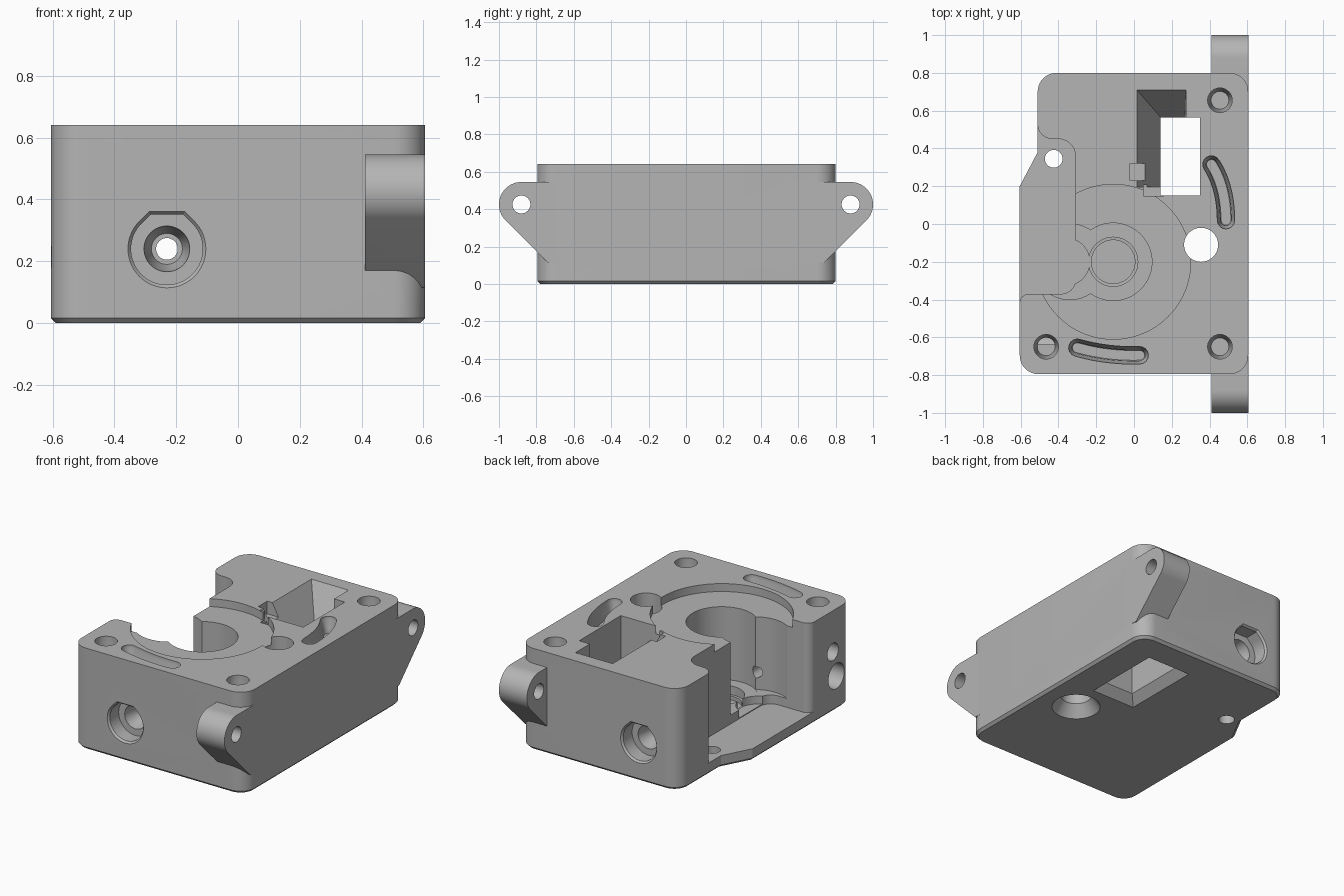
import bpy, bmesh, math
from mathutils import Vector

cube = bpy.data.objects.get("Cube")
if cube:
    bpy.data.objects.remove(cube, do_unlink=True)

grey = bpy.data.materials.new("matte grey")
grey.use_nodes = True
grey.diffuse_color = (0.46, 0.46, 0.46, 1)
grey.node_tree.nodes["Principled BSDF"].inputs["Base Color"].default_value = (0.46, 0.46, 0.46, 1)


# ---- 2D shapes ----
def circle(cx, cy, r, n=64):
    return [(cx + r * math.cos(2 * math.pi * i / n), cy + r * math.sin(2 * math.pi * i / n))
            for i in range(n)]


def rect(x0, x1, y0, y1):
    return [(x0, y0), (x1, y0), (x1, y1), (x0, y1)]


def rounded(corners, seg=10):
    """Polygon from (x, y, radius) corners, with true arc fillets."""
    out = []
    for i, (x, y, r) in enumerate(corners):
        p = Vector((x, y))
        if r == 0:
            out.append((x, y))
            continue
        a = (Vector(corners[i - 1][:2]) - p).normalized()
        b = (Vector(corners[(i + 1) % len(corners)][:2]) - p).normalized()
        half = a.angle(b) / 2
        c = p + (a + b).normalized() * (r / math.sin(half))
        start = p + a * (r / math.tan(half)) - c
        end = p + b * (r / math.tan(half)) - c
        sweep = math.atan2(start.x * end.y - start.y * end.x, start.dot(end))
        a0 = math.atan2(start.y, start.x)
        for k in range(seg + 1):
            t = a0 + sweep * k / seg
            out.append((c.x + r * math.cos(t), c.y + r * math.sin(t)))
    return out


def teardrop(cx, cy, r, n=48):
    """Circle whose top is two 45 degree tangents and a flat."""
    pts = []
    for i in range(n + 1):
        t = math.radians(135 + 270 * i / n)
        pts.append((cx + r * math.cos(t), cy + r * math.sin(t)))
    w, h = 0.46 * r, 0.954 * r
    return pts + [(cx + w, cy + h), (cx - w, cy + h)]


def slot(p0, p1, p2, half, n=16):
    """Round-ended band along a quadratic curve."""
    p0, p1, p2 = Vector(p0), Vector(p1), Vector(p2)
    left, right = [], []
    for i in range(n + 1):
        t = i / n
        p = p0 * (1 - t) ** 2 + p1 * 2 * t * (1 - t) + p2 * t * t
        d = ((p1 - p0) * (1 - t) + (p2 - p1) * t).normalized()
        nrm = Vector((-d.y, d.x)) * half
        left.append(p + nrm)
        right.append(p - nrm)

    def cap(c, start):
        v = start - c
        a = math.atan2(v.y, v.x)
        return [c + half * Vector((math.cos(a - math.pi * k / 8), math.sin(a - math.pi * k / 8)))
                for k in range(1, 8)]
    pts = left + cap(p2, left[-1]) + right[::-1] + cap(p0, right[0])
    return [(p.x, p.y) for p in pts]


# ---- solids ----
def loft(name, sections, axis="z"):
    """Solid through (2D points, depth) sections stacked along an axis."""
    place = {"z": lambda a, b, d: (a, b, d), "y": lambda a, b, d: (a, d, b),
             "x": lambda a, b, d: (d, a, b)}[axis]
    bm = bmesh.new()
    rings = [[bm.verts.new(place(a, b, d)) for a, b in pts] for pts, d in sections]
    for lo, hi in zip(rings, rings[1:]):
        for i in range(len(lo)):
            j = (i + 1) % len(lo)
            bm.faces.new((lo[i], lo[j], hi[j], hi[i]))
    bm.faces.new(rings[0][::-1])
    bm.faces.new(rings[-1])
    bmesh.ops.recalc_face_normals(bm, faces=bm.faces)
    mesh = bpy.data.meshes.new(name)
    bm.to_mesh(mesh)
    bm.free()
    mesh.materials.append(grey)
    obj = bpy.data.objects.new(name, mesh)
    bpy.context.collection.objects.link(obj)
    return obj


def combine(target, other, op="DIFFERENCE"):
    bpy.context.view_layer.objects.active = target
    mod = target.modifiers.new("join", "BOOLEAN")
    mod.operation, mod.object, mod.solver = op, other, "EXACT"
    bpy.ops.object.modifier_apply(modifier=mod.name)
    bpy.data.objects.remove(other, do_unlink=True)


def cut(sections, axis="z"):
    combine(housing, loft("cutter", sections, axis))


def cut_prism(pts, d0, d1, axis="z"):
    cut([(pts, d0), (pts, d1)], axis)


TOP = 0.64
# Housing block with a chamfered underside
outline = rounded([(-0.605, -0.795, 0.1), (0.605, -0.795, 0.1), (0.605, 0.8, 0.1),
                   (-0.51, 0.8, 0.1), (-0.51, 0.38, 0), (-0.605, 0.2, 0)])
housing = loft("housing", [(outline, 0), (outline, TOP)])
bm = bmesh.new()
bm.from_mesh(housing.data)
bmesh.ops.bevel(bm, geom=[e for e in bm.edges if all(v.co.z < 0.001 for v in e.verts)],
                offset=0.016, segments=1, affect="EDGES")
bm.to_mesh(housing.data)
bm.free()

# Mounting lugs front and back
for s in (-1, 1):
    arc = [(s * (0.88 + 0.12 * math.cos(math.radians(a))), 0.425 + 0.12 * math.sin(math.radians(a)))
           for a in range(90, -46, -5)]
    lug = [(s * 0.70, 0.545)] + arc + [(s * 0.74, 0.115), (s * 0.70, 0.115)]
    combine(housing, loft("lug", [(lug, 0.41), (lug, 0.6055)], "x"), "UNION")
    cut_prism(circle(s * 0.88, 0.425, 0.048, 32), 0.3, 0.7, "x")

# Side notch above the thin base plate
notch = rounded([(-0.75, -0.5, 0), (-0.606, -0.5, 0), (-0.606, -0.37, 0.05), (-0.31, -0.37, 0.075),
                 (-0.31, 0.45, 0.09), (-0.511, 0.45, 0.08), (-0.511, 0.65, 0), (-0.75, 0.65, 0)])
cut_prism(notch, 0.075, 0.8)
cut_prism(circle(-0.425, 0.345, 0.047, 32), -0.1, 0.3)

# Round recess, gear pocket, bearing seat and roller pocket
for x, y, r, z in ((-0.11, -0.2, 0.41, 0.59), (-0.11, -0.2, 0.205, 0.13),
                   (-0.34, -0.2, 0.2, 0.131), (-0.36, -0.2, 0.125, 0.08)):
    cut_prism(circle(x, y, r, 96), z, 0.8)
cut([(circle(-0.11, -0.2, 0.115), 0.05), (circle(-0.11, -0.2, 0.115), 0.075),
     (circle(-0.11, -0.2, 0.13), 0.076), (circle(-0.11, -0.2, 0.13), 0.2)])

# Feed channel with stepped counterbores on both ends
cut_prism(circle(-0.23, 0.24, 0.035, 32), -1, 1, "y")
for s, face in ((-1, -0.795), (1, 0.8)):
    def at(depth):
        return face - s * depth
    cut([(teardrop(-0.23, 0.24, 0.126), at(-0.05)), (teardrop(-0.23, 0.24, 0.126), at(0)),
         (teardrop(-0.23, 0.24, 0.116), at(0.012)), (teardrop(-0.23, 0.24, 0.116), at(0.1))], "y")
    cut([(circle(-0.23, 0.24, 0.075, 48), at(0.09)), (circle(-0.23, 0.24, 0.072, 48), at(0.12)),
         (circle(-0.23, 0.24, 0.05, 48), at(0.2))], "y")

# Tapered screw holes in the top
for x, y in ((0.455, 0.655), (0.455, -0.65), (-0.465, -0.65)):
    cut([(circle(x, y, 0.047, 40), 0.42), (circle(x, y, 0.065, 40), 0.60),
         (circle(x, y, 0.065, 40), 0.7)])

# Curved adjustment slots
for path in (((-0.30, -0.655), (-0.14, -0.70), (0.03, -0.695)),
             ((0.41, 0.315), (0.485, 0.20), (0.487, 0.02))):
    cut([(slot(*path, 0.026), 0.54), (slot(*path, 0.03), 0.58),
         (slot(*path, 0.046), 0.62), (slot(*path, 0.046), 0.7)])

# Through hole, countersunk underneath
cut_prism(circle(0.355, -0.11, 0.09), -0.1, 0.8)
cut([(circle(0.355, -0.11, 0.145), -0.003), (circle(0.355, -0.11, 0.085), 0.08)])

# Rectangular shaft with a sloped mouth and flared underside
cut_prism(rect(0.14, 0.35, 0.15, 0.565), -0.1, 0.8)
cut([(rect(0.145, 0.27, 0.2, 0.56), 0.40), (rect(0.015, 0.275, 0.195, 0.71), TOP + 0.002)])
cut([(rect(0.09, 0.40, 0.10, 0.615), -0.002), (rect(0.145, 0.345, 0.155, 0.56), 0.06)])

# Small clip pocket beside the shaft
cut_prism(rect(-0.02, 0.16, 0.23, 0.32), 0.56, 0.8)
cut_prism(rect(0.05, 0.16, 0.149, 0.21), 0.54, 0.8)

# Two holes in the side wall
cut_prism(circle(-0.60, 0.38, 0.055, 32), -0.7, -0.38, "x")
cut_prism(circle(-0.635, 0.215, 0.08, 40), -0.7, -0.42, "x")

# Smooth curved walls, keep sharp edges
bpy.ops.object.select_all(action="DESELECT")
housing.select_set(True)
bpy.context.view_layer.objects.active = housing
bpy.ops.object.shade_smooth_by_angle(angle=math.radians(25))
